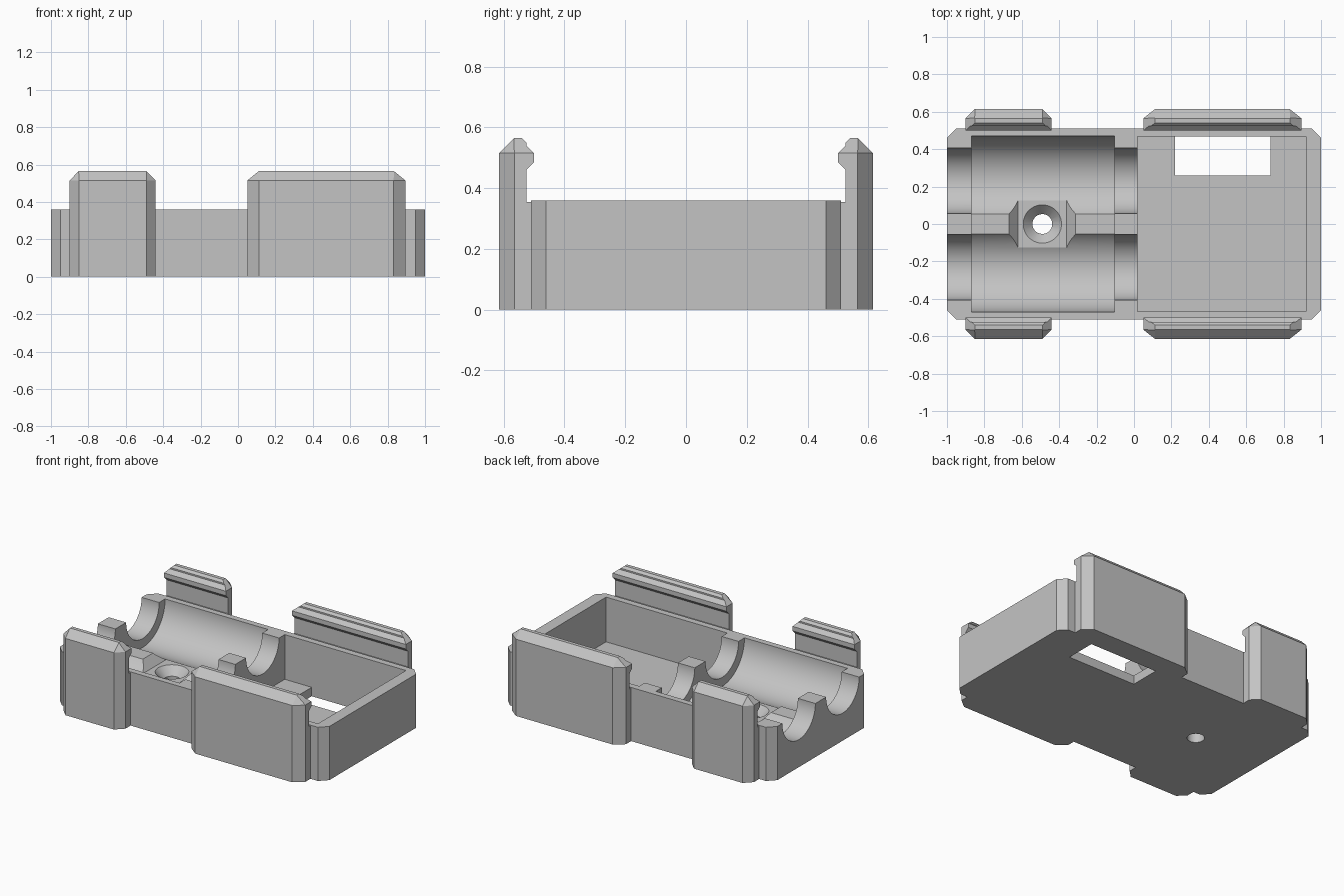
import bpy, bmesh, math

cube = bpy.data.objects.get("Cube")
if cube:
    bpy.data.objects.remove(cube, do_unlink=True)

grey = bpy.data.materials.new("plain grey plastic")
grey.use_nodes = True
colour = (0.55, 0.55, 0.55, 1)
grey.diffuse_color = colour
grey.node_tree.nodes["Principled BSDF"].inputs["Base Color"].default_value = colour


def finish(name, bm):
    bmesh.ops.recalc_face_normals(bm, faces=bm.faces[:])
    mesh = bpy.data.meshes.new(name)
    bm.to_mesh(mesh)
    bm.free()
    mesh.materials.append(grey)
    obj = bpy.data.objects.new(name, mesh)
    bpy.context.collection.objects.link(obj)
    return obj


def prism(name, outline, axis, lo, hi):
    """Extrude a 2D outline along an axis from lo to hi."""
    place = {"x": lambda a, b: (lo, a, b), "y": lambda a, b: (a, lo, b),
             "z": lambda a, b: (a, b, lo)}[axis]
    bm = bmesh.new()
    face = bm.faces.new([bm.verts.new(place(a, b)) for a, b in outline])
    new = bmesh.ops.extrude_face_region(bm, geom=[face])["geom"]
    shift = [hi - lo if axis == k else 0 for k in "xyz"]
    bmesh.ops.translate(bm, vec=shift, verts=[v for v in new if isinstance(v, bmesh.types.BMVert)])
    return finish(name, bm)


def box(name, x0, x1, y0, y1, z0, z1):
    return prism(name, [(x0, y0), (x1, y0), (x1, y1), (x0, y1)], "z", z0, z1)


def circle(cx, cy, r, n=64):
    return [(cx + r * math.cos(math.tau * (i + 0.5) / n),
             cy + r * math.sin(math.tau * (i + 0.5) / n)) for i in range(n)]


def hull(name, points):
    bm = bmesh.new()
    for p in points:
        bm.verts.new(p)
    bmesh.ops.convex_hull(bm, input=bm.verts[:])
    bmesh.ops.dissolve_limit(bm, angle_limit=0.01, verts=bm.verts[:], edges=bm.edges[:])
    return finish(name, bm)


def combine(obj, tools, operation):
    """Apply each tool as a boolean, then remove the tools."""
    for tool in tools:
        tool.hide_render = True
        mod = obj.modifiers.new("cut", "BOOLEAN")
        mod.operation, mod.solver, mod.object = operation, "EXACT", tool
    graph = bpy.context.evaluated_depsgraph_get()
    graph.update()
    mesh = bpy.data.meshes.new_from_object(obj.evaluated_get(graph))
    obj.modifiers.clear()
    obj.data = mesh
    for tool in tools:
        bpy.data.objects.remove(tool, do_unlink=True)
    if not mesh.materials:
        mesh.materials.append(grey)


# Tray body with chamfered upright corners
TOP, SIDE, C = 0.36, 0.51, 0.05
body = prism("tray_body", [(-1 + C, -SIDE), (1 - C, -SIDE), (1, -SIDE + C), (1, SIDE - C),
                           (1 - C, SIDE), (-1 + C, SIDE), (-1, SIDE - C), (-1, -SIDE + C)],
             "z", 0, TOP)

# Open pocket and window in its floor
cutters = [box("pocket", 0.02, 0.92, -0.467, 0.467, 0.06, 0.6),
           box("window", 0.22, 0.73, 0.26, 0.467, -0.1, 0.2)]

# Twin round cradles with narrower end saddles
for side in (-1, 1):
    cutters.append(prism("cradle", circle(side * 0.235, TOP, 0.235), "x", -0.87, -0.105))
    cutters.append(prism("saddle", circle(side * 0.232, TOP, 0.175), "x", -1.1, 0.1))

# Lowered centre rib, with a sloped recess around the screw hole
cutters.append(box("rib_top", -0.87, -0.105, -0.1, 0.1, 0.21, 0.6))
cutters.append(prism("recess", [(-0.62, 0.152), (-0.36, 0.152), (-0.31, 0.212),
                                (-0.31, 0.3), (-0.67, 0.3), (-0.67, 0.212)], "y", -0.14, 0.14))

# Countersunk screw hole
HX = -0.49
cutters.append(prism("screw_hole", circle(HX, 0, 0.053, 32), "z", -0.1, 0.3))
cutters.append(hull("countersink", [(x, y, z) for r, z in ((0.05, 0.095), (0.11, 0.16))
                                    for x, y in circle(HX, 0, r, 32)]))
combine(body, cutters, "DIFFERENCE")

# Snap clip cross-section (distance from centre, height)
HOOK = [(0.5, 0), (0.615, 0), (0.615, 0.515), (0.565, 0.565), (0.54, 0.565), (0.525, 0.55),
        (0.525, 0.54), (0.5, 0.515), (0.5, 0.485), (0.525, 0.46), (0.525, 0.355), (0.5, 0.355)]


def clip(name, x0, x1, c, side):
    obj = prism(name, [(side * y, z) for y, z in HOOK], "x", x0 - 0.05, x1 + 0.05)
    plan = [(x0, 0.45), (x1, 0.45), (x1, 0.565), (x1 - c, 0.615), (x0 + c, 0.615), (x0, 0.565)]
    shape = [(x, side * y, z) for z in (-0.05, 0.515) for x, y in plan]
    shape += [(x, side * y, 0.566) for x in (x0 + c, x1 - c) for y in (0.45, 0.566)]
    combine(obj, [hull("clip_envelope", shape)], "INTERSECT")
    return obj


parts = [body]
for side, label in ((-1, "front"), (1, "back")):
    parts.append(clip(label + "_small_clip", -0.9, -0.44, 0.05, side))
    parts.append(clip(label + "_large_clip", 0.05, 0.895, 0.063, side))

# Smooth curves, crisp edges
bpy.ops.object.select_all(action="DESELECT")
for part in parts:
    part.select_set(True)
bpy.context.view_layer.objects.active = body
bpy.ops.object.shade_smooth_by_angle(angle=math.radians(25))
